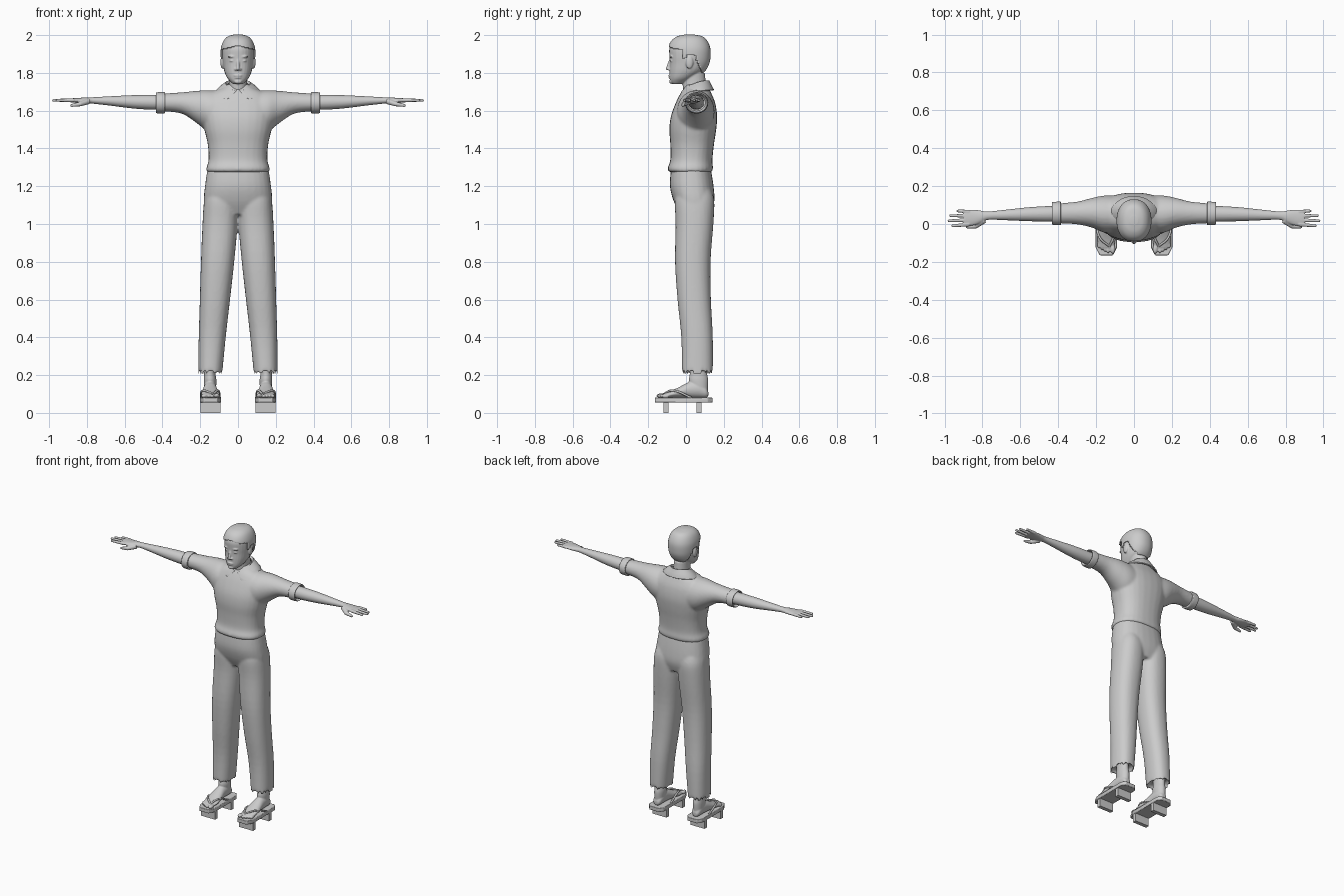
import bpy, bmesh, math
from mathutils import Vector

if "Cube" in bpy.data.objects:
    bpy.data.objects.remove(bpy.data.objects["Cube"], do_unlink=True)

grey = bpy.data.materials.new("plain_grey")
grey.use_nodes = True
grey.diffuse_color = (.6, .6, .6, 1)
grey.node_tree.nodes["Principled BSDF"].inputs["Base Color"].default_value = (.6, .6, .6, 1)

AXES = {"x": (1, 2, 0), "y": (0, 2, 1), "z": (0, 1, 2)}


def catmull(a, b, c, d, t):
    return [.5 * (2*q + (r-p)*t + (2*p-5*q+4*r-s)*t*t + (3*q-p-3*r+s)*t**3)
            for p, q, r, s in zip(a, b, c, d)]


def loft(bm, axis, secs, n=28, steps=4, power=2.0, side=1):
    """Skin rings given as (position, a_min, a_max, b_min, b_max) along an axis."""
    path = []
    for i in range(len(secs) - 1):
        quad = [secs[max(0, min(len(secs) - 1, i + k))] for k in (-1, 0, 1, 2)]
        path += [catmull(*quad, k / steps) for k in range(steps)]
    path.append(secs[-1])
    ia, ib, it = AXES[axis]
    rings = []
    for t, a0, a1, b0, b1 in path:
        ring = []
        for k in range(n):
            ang = 2 * math.pi * k / n
            c, s = math.cos(ang), math.sin(ang)
            co = [0, 0, 0]
            co[ia] = (a0 + a1) / 2 + (a1 - a0) / 2 * math.copysign(abs(c) ** (2 / power), c)
            co[ib] = (b0 + b1) / 2 + (b1 - b0) / 2 * math.copysign(abs(s) ** (2 / power), s)
            co[it] = t
            co[0] *= side
            ring.append(bm.verts.new(co))
        rings.append(ring)
    faces = [bm.faces.new((r[k], r[(k+1) % n], q[(k+1) % n], q[k]))
             for r, q in zip(rings, rings[1:]) for k in range(n)]
    caps = [bm.faces.new(rings[0]), bm.faces.new(rings[-1])]
    bmesh.ops.recalc_face_normals(bm, faces=faces + caps)
    return caps


def blob(bm, centre, size):
    made = bmesh.ops.create_uvsphere(bm, u_segments=20, v_segments=12, radius=1)["verts"]
    for v in made:
        v.co = Vector(c + p * s for c, p, s in zip(centre, v.co, size))


def rod(bm, p, q, r0, r1):
    """Round finger-like rod between two points."""
    p, q = Vector(p), Vector(q)
    rot = (q - p).to_track_quat("Z", "Y")
    made = bmesh.ops.create_cone(bm, cap_ends=True, segments=16, radius1=r0, radius2=r1,
                                 depth=(q - p).length)["verts"]
    for v in made:
        v.co = rot @ v.co + (p + q) / 2
    blob(bm, q, (r1, r1, r1))


def finish(bm, name, voxel=0, smooth=0, bevel=0, solid=0):
    me = bpy.data.meshes.new(name)
    bm.to_mesh(me)
    bm.free()
    ob = bpy.data.objects.new(name, me)
    bpy.context.collection.objects.link(ob)
    me.materials.append(grey)
    if solid:
        mod = ob.modifiers.new("thickness", "SOLIDIFY")
        mod.thickness, mod.offset = solid, 0
    if voxel:
        mod = ob.modifiers.new("blend", "REMESH")
        mod.mode, mod.voxel_size, mod.use_smooth_shade = "VOXEL", voxel, True
    if smooth:
        mod = ob.modifiers.new("soften", "SMOOTH")
        mod.factor, mod.iterations = .5, smooth
    if bevel:
        mod = ob.modifiers.new("edge", "BEVEL")
        mod.width, mod.segments = bevel, 2
    bpy.ops.object.select_all(action="DESELECT")
    bpy.context.view_layer.objects.active = ob
    ob.select_set(True)
    bpy.ops.object.shade_smooth_by_angle(angle=math.radians(40))
    return ob


# Trousers: pelvis and two hollow-hemmed legs
bm = bmesh.new()
loft(bm, "z", [(1.05, -.17, .17, -.03, .13), (1.12, -.182, .182, -.065, .15),
               (1.2, -.175, .175, -.085, .146), (1.29, -.162, .162, -.08, .132)], power=2.4)
for s in (1, -1):
    cap = loft(bm, "z", [(.2, .084, .21, -.022, .142), (.4, .065, .208, -.025, .142),
                         (.6, .042, .202, -.045, .132), (.8, .02, .196, -.058, .13),
                         (1, .002, .188, -.055, .145), (1.12, 0, .18, -.06, .15),
                         (1.18, .01, .165, -.05, .135)], power=2.3, side=s)[0]
    bm.normal_update()
    bmesh.ops.inset_individual(bm, faces=[cap], thickness=.012, depth=-.04)
finish(bm, "trousers", .008, 5)

# Shirt: torso, sleeves and overhanging hem
bm = bmesh.new()
loft(bm, "z", [(1.275, -.165, .165, -.09, .137), (1.295, -.168, .168, -.097, .143),
               (1.34, -.156, .156, -.083, .14), (1.42, -.16, .16, -.083, .148),
               (1.5, -.178, .178, -.088, .16), (1.57, -.19, .19, -.08, .165),
               (1.64, -.19, .19, -.055, .155), (1.69, -.15, .15, -.03, .135),
               (1.72, -.09, .09, -.01, .12), (1.74, -.06, .06, .0, .105)], power=2.4)
for s in (1, -1):
    loft(bm, "x", [(.1, -.05, .15, 1.47, 1.705), (.16, -.045, .15, 1.49, 1.708),
                   (.22, -.02, .138, 1.535, 1.705), (.3, -.002, .118, 1.585, 1.697),
                   (.41, .004, .108, 1.597, 1.69)], side=s)
finish(bm, "shirt", .008, 6)

# Collar: folded band, open in front, dropping to two points
bm = bmesh.new()
rows = []
for k in range(33):
    ang = math.radians(-82 + 344 * k / 32)
    c, sn = math.cos(ang), math.sin(ang)
    front = (1 - sn) / 2
    tip = max(0, front - .75) * 4
    x_tip = math.copysign(.035 * tip, c)
    rows.append([bm.verts.new(p) for p in (
        (.058 * c, .05 + .062 * sn, 1.745 - .05 * front ** 2),
        (.066 * c, .05 + .072 * sn, 1.757 - .055 * front ** 2),
        (.095 * c + .5 * x_tip, .05 + .08 * sn, 1.735 - .055 * front ** 2),
        (.122 * c + x_tip, .05 + (.095 - .005 * tip) * sn, 1.708 - .048 * front ** 2))])
for r, q in zip(rows, rows[1:]):
    for k in range(3):
        bm.faces.new((r[k], r[k+1], q[k+1], q[k]))
finish(bm, "collar", solid=.009, bevel=.002)
bm = bmesh.new()
blob(bm, (0, -.035, 1.665), (.007, .006, .007))
finish(bm, "collar_button")

# Head with neck, ears and facial features
bm = bmesh.new()
skull = [(1.74, -.025, .025, -.07, -.03), (1.752, -.038, .038, -.082, .0),
         (1.775, -.058, .058, -.086, .04), (1.81, -.073, .073, -.087, .09),
         (1.85, -.08, .08, -.086, .115), (1.89, -.084, .084, -.088, .122),
         (1.93, -.082, .082, -.088, .12), (1.965, -.068, .068, -.07, .104),
         (1.985, -.046, .046, -.04, .08), (1.994, -.015, .015, .0, .035)]
loft(bm, "z", skull, power=2.2)
loft(bm, "z", [(1.66, -.06, .06, -.01, .11), (1.74, -.049, .049, -.018, .105),
               (1.8, -.05, .05, -.02, .1)])
rod(bm, (0, -.08, 1.875), (0, -.098, 1.822), .007, .009)
blob(bm, (0, -.085, 1.786), (.023, .009, .005))
blob(bm, (0, -.084, 1.775), (.019, .009, .005))
blob(bm, (0, -.078, 1.753), (.02, .011, .011))
for s in (1, -1):
    blob(bm, (s * .012, -.089, 1.819), (.008, .009, .006))
    blob(bm, (s * .033, -.079, 1.886), (.023, .01, .005))
    blob(bm, (s * .032, -.074, 1.864), (.013, .011, .006))
    blob(bm, (s * .084, .018, 1.856), (.009, .02, .034))
finish(bm, "head", .004, 3)

# Hair: shell over the skull, trimmed along the hairline
bm = bmesh.new()
grown = [(t + .006 * (t - 1.87) / .12, a - .005, b + .005, c - .004, d + .005)
         for t, a, b, c, d in skull[2:]]
loft(bm, "z", grown, n=64, steps=8, power=2.2)


def bare(p):
    if p.y < -.02:
        return p.z < 1.925 + .02 * (1 - abs(p.x) / .08)
    if p.y < .045:
        return p.z < 1.895 - max(0, .012 - abs(p.y + .008)) * 3
    return p.z < 1.895 - (p.y - .045) * 2.4 or p.z < 1.8


bmesh.ops.delete(bm, geom=[f for f in bm.faces if bare(f.calc_center_median())], context="FACES")
finish(bm, "hair", solid=.006)

for s, side in ((1, "left"), (-1, "right")):
    # Rolled cuff
    bm = bmesh.new()
    loft(bm, "x", [(.386, -.002, .114, 1.59, 1.694), (.392, -.006, .118, 1.585, 1.698),
                   (.428, -.004, .116, 1.586, 1.697), (.434, 0, .112, 1.59, 1.692)], side=s)
    cap = max(bm.faces, key=lambda f: s * f.calc_center_median().x)
    bmesh.ops.inset_individual(bm, faces=[cap], thickness=.009, depth=-.02)
    finish(bm, side + "_cuff")

    # Forearm, palm, fingers and thumb
    bm = bmesh.new()
    loft(bm, "x", [(.36, .014, .098, 1.607, 1.68), (.45, .012, .095, 1.605, 1.684),
                   (.56, .015, .088, 1.612, 1.682), (.68, .02, .075, 1.627, 1.676),
                   (.77, .022, .066, 1.637, 1.671), (.81, .005, .071, 1.638, 1.67),
                   (.85, -.008, .076, 1.641, 1.667), (.89, -.011, .075, 1.645, 1.665),
                   (.9, -.008, .072, 1.647, 1.663)], side=s)
    for y0, y1, tip in ((-.002, -.01, .957), (.02, .017, .977), (.043, .044, .968), (.065, .069, .93)):
        rod(bm, (s * .87, y0, 1.655), (s * tip, y1, 1.655), .0105, .0075)
    rod(bm, (s * .79, .02, 1.65), (s * .835, -.012, 1.635), .016, .012)
    rod(bm, (s * .835, -.012, 1.635), (s * .88, -.016, 1.628), .012, .008)
    finish(bm, side + "_forearm_and_hand", .0035, 3)

    # Bare foot with ankle and toes
    bm = bmesh.new()
    loft(bm, "y", [(-.125, .106, .186, .08, .1), (-.08, .097, .194, .08, .116),
                   (-.03, .104, .19, .08, .14), (.02, .112, .184, .08, .165),
                   (.07, .114, .181, .08, .17), (.105, .12, .175, .08, .14),
                   (.118, .132, .163, .088, .115)], side=s)
    loft(bm, "z", [(.11, .118, .178, .03, .115), (.17, .114, .181, .015, .118),
                   (.21, .119, .179, .02, .112), (.28, .115, .182, .015, .115)], side=s)
    blob(bm, (s * .112, -.132, .091), (.014, .025, .012))
    for k in range(4):
        blob(bm, (s * (.137 + .016 * k), -.135 + .009 * k, .089), (.009, .021, .01))
    finish(bm, side + "_foot", .004, 3)

    # Sandal board with clipped corners
    bm = bmesh.new()
    outline = [(-.035, -.165), (.035, -.165), (.056, -.125), (.056, .115),
               (.036, .14), (-.036, .14), (-.056, .115), (-.056, -.125)]
    base = bm.faces.new([bm.verts.new((s * .146 + x, y, .055)) for x, y in outline])
    top = bmesh.ops.extrude_face_region(bm, geom=[base])["geom"]
    bmesh.ops.translate(bm, vec=(0, 0, .026), verts=[v for v in top if isinstance(v, bmesh.types.BMVert)])
    bmesh.ops.recalc_face_normals(bm, faces=bm.faces)
    finish(bm, side + "_sandal_board", bevel=.003)

    # Sandal teeth
    for y, label in ((-.106, "front"), (.068, "rear")):
        bm = bmesh.new()
        for v in bmesh.ops.create_cube(bm, size=1)["verts"]:
            v.co = Vector((s * .145 + v.co.x * .106, y + v.co.y * .026, .029 + v.co.z * .058))
        finish(bm, f"{side}_sandal_{label}_tooth")

    # Thong straps
    curve = bpy.data.curves.new(side + "_strap", "CURVE")
    curve.dimensions, curve.bevel_depth, curve.bevel_resolution = "3D", .006, 2
    for edge, mid in ((.096, .108), (.196, .182)):
        spline = curve.splines.new("BEZIER")
        spline.bezier_points.add(2)
        for pt, co in zip(spline.bezier_points, ((.13, -.118, .1), (mid, -.07, .118), (edge, .03, .08))):
            pt.co = (s * co[0], co[1], co[2])
            pt.handle_left_type = pt.handle_right_type = "AUTO"
    curve.materials.append(grey)
    bpy.context.collection.objects.link(bpy.data.objects.new(side + "_strap", curve))
